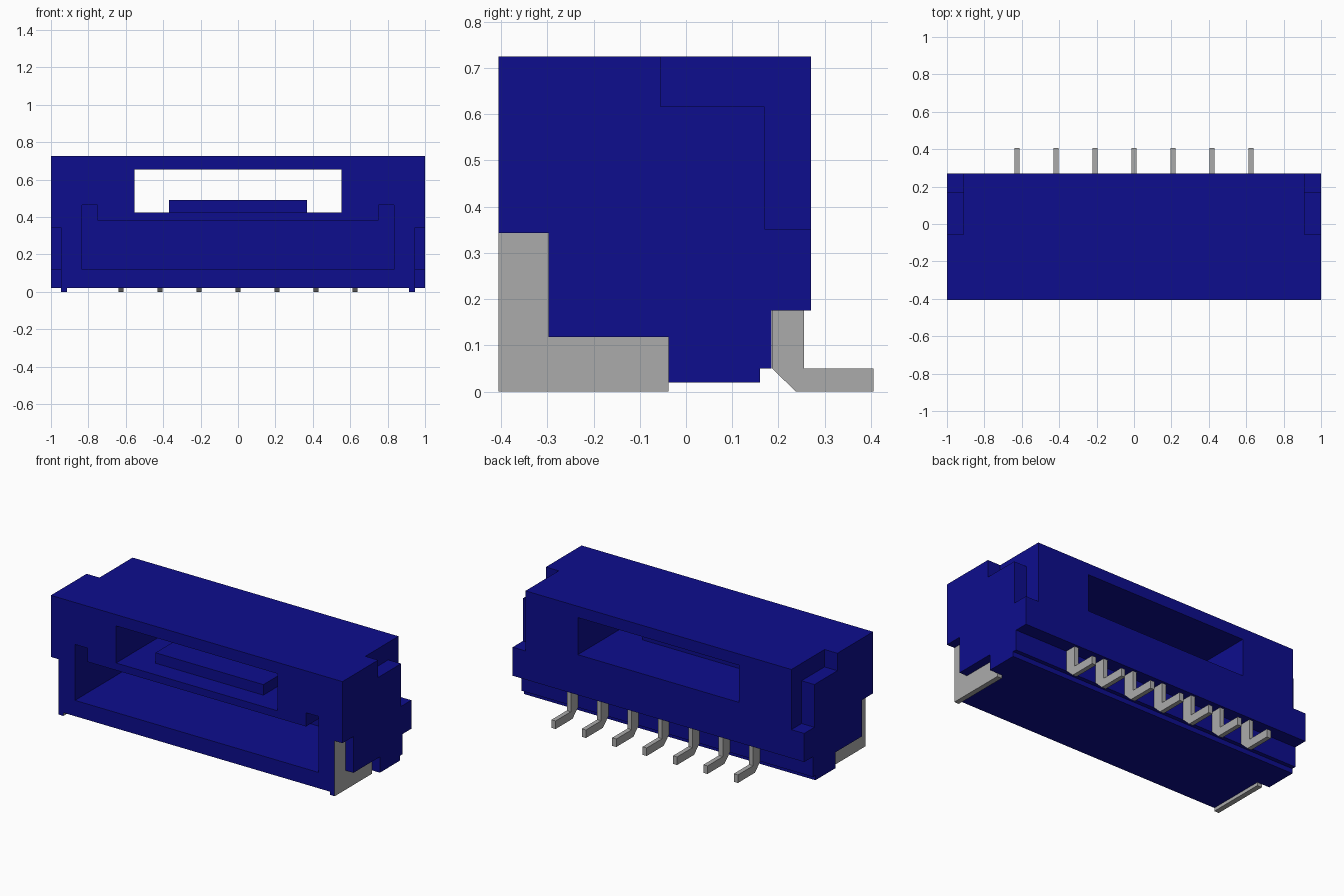
import bpy
import bmesh
from mathutils import Vector

if "Cube" in bpy.data.objects:
    bpy.data.objects.remove(bpy.data.objects["Cube"], do_unlink=True)


def material(name, rgb):
    mat = bpy.data.materials.new(name)
    mat.use_nodes = True
    mat.diffuse_color = (*rgb, 1)
    mat.node_tree.nodes["Principled BSDF"].inputs["Base Color"].default_value = (*rgb, 1)
    return mat


BLUE = material("deep blue plastic", (0.004, 0.004, 0.27))
GREY = material("grey metal", (0.41, 0.41, 0.41))


def prism(name, profile, axis, lo, hi, mats):
    """Extrude a profile along x (points are y, z) or along y (points are x, z)."""
    def place(p, d):
        return Vector((d, p[0], p[1])) if axis == "x" else Vector((p[0], d, p[1]))
    bm = bmesh.new()
    face = bm.faces.new([bm.verts.new(place(p, lo)) for p in profile])
    side = bmesh.ops.extrude_face_region(bm, geom=[face])["geom"]
    verts = [v for v in side if isinstance(v, bmesh.types.BMVert)]
    bmesh.ops.translate(bm, verts=verts, vec=place((0, 0), hi - lo))
    bmesh.ops.recalc_face_normals(bm, faces=bm.faces[:])
    mesh = bpy.data.meshes.new(name)
    bm.to_mesh(mesh)
    bm.free()
    for m in mats:
        mesh.materials.append(m)
    obj = bpy.data.objects.new(name, mesh)
    bpy.context.collection.objects.link(obj)
    return obj


def rect(a0, a1, b0, b1):
    return [(a0, b0), (a1, b0), (a1, b1), (a0, b1)]


def cut(target, cutter):
    mod = target.modifiers.new("cut", "BOOLEAN")
    mod.operation = "DIFFERENCE"
    mod.solver = "EXACT"
    mod.object = cutter
    bpy.context.view_layer.objects.active = target
    bpy.ops.object.modifier_apply(modifier=mod.name)
    bpy.data.objects.remove(cutter, do_unlink=True)


FRONT, BACK, TOP = -0.405, 0.27, 0.725

# Housing with a stepped underside at the back
housing = prism("housing", [
    (FRONT, 0.02), (0.16, 0.02), (0.16, 0.05), (0.185, 0.05),
    (0.185, 0.175), (BACK, 0.175), (BACK, TOP), (FRONT, TOP)],
    "x", -1, 1, [BLUE])

# Stepped notches in the upper back corners, and recesses for the side plates
notch = [(-0.055, 0.8), (-0.055, 0.617), (0.17, 0.617), (0.17, 0.352), (0.4, 0.352), (0.4, 0.8)]
recess = [(-0.5, -0.1), (-0.038, -0.1), (-0.038, 0.118), (-0.297, 0.118), (-0.297, 0.343), (-0.5, 0.343)]
for s in (-1, 1):
    for profile, inner in ((notch, 0.912), (recess, 0.915)):
        lo, hi = sorted((s * inner, s * 1.1))
        cut(housing, prism("cutter", profile, "x", lo, hi, [BLUE]))

# Front socket with raised corners
half = [(0.835, 0.118), (0.835, 0.465), (0.75, 0.465), (0.75, 0.38)]
socket = half + [(-x, z) for x, z in reversed(half)]
cut(housing, prism("cutter", socket, "y", -0.6, 0.1, [BLUE]))

# Window running right through, front to back
cut(housing, prism("cutter", rect(-0.553, 0.553, 0.425, 0.655), "y", -0.6, 0.5, [BLUE]))

# Latch bar on the window floor
prism("latch_bar", rect(-0.37, 0.37, 0.425, 0.49), "y", -0.28, -0.1, [BLUE])

# L-shaped side plates, with the front edge in the housing colour
plate = [(FRONT, 0), (-0.038, 0), (-0.038, 0.118), (-0.297, 0.118), (-0.297, 0.343), (FRONT, 0.343)]
for s, side in ((-1, "right"), (1, "left")):
    lo, hi = sorted((s * 0.915, s * 0.947))
    obj = prism(side + "_side_plate", plate, "x", lo, hi, [GREY, BLUE])
    for poly in obj.data.polygons:
        if poly.normal.y < -0.9:
            poly.material_index = 1

# Row of bent contact pins
pin = [(0.186, 0.175), (0.186, 0.05), (0.238, 0), (0.405, 0), (0.405, 0.05), (0.255, 0.05), (0.255, 0.175)]
for i in range(7):
    x = (i - 3) * 0.2085
    prism(f"pin_{i + 1}", pin, "x", x - 0.014, x + 0.014, [GREY])
